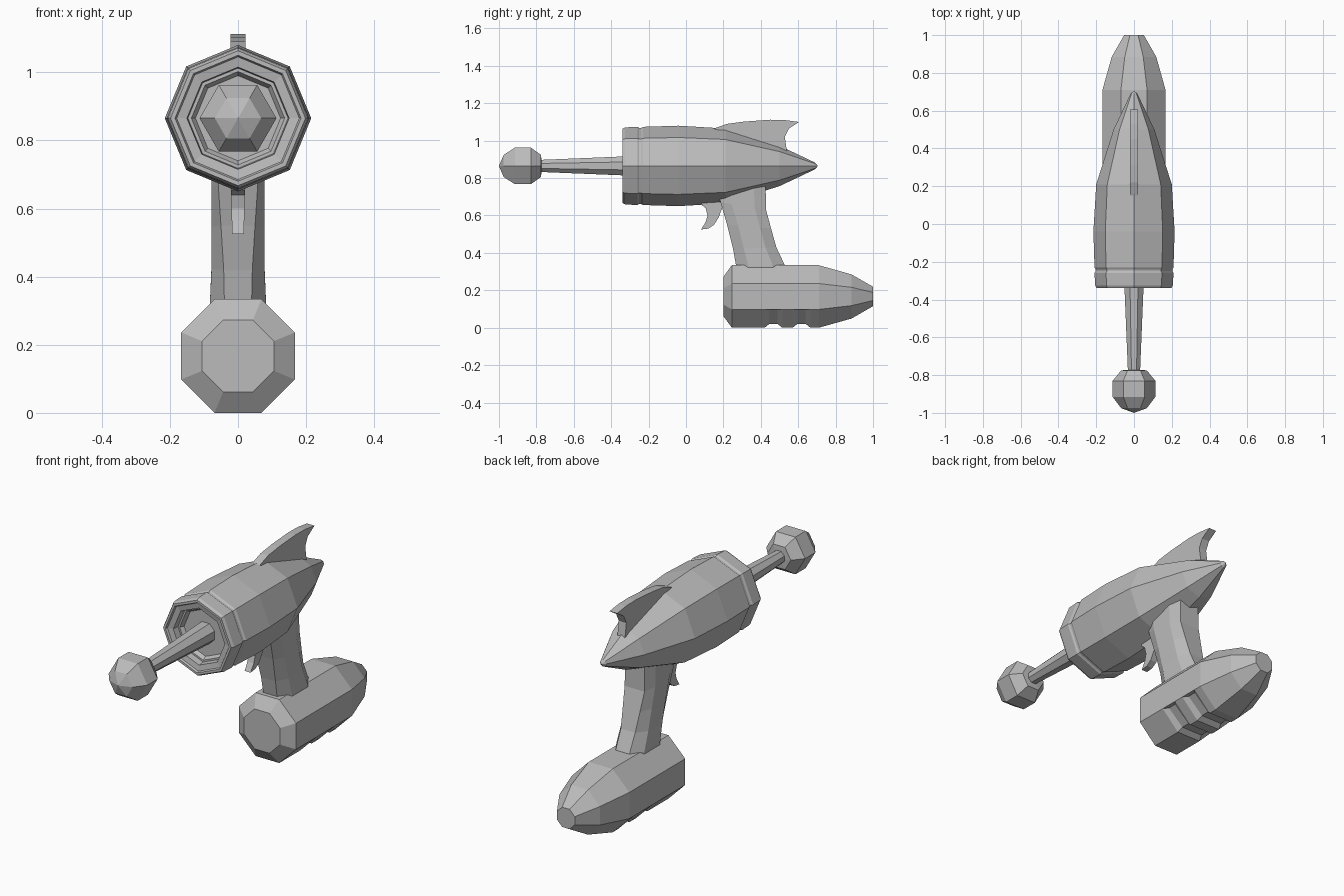
import bpy, bmesh
from math import sin, cos, pi
from mathutils import Vector

cube = bpy.data.objects.get("Cube")
if cube:
    bpy.data.objects.remove(cube, do_unlink=True)

grey = bpy.data.materials.new("plain grey")
grey.use_nodes = True
colour = (0.5, 0.5, 0.5, 1)
grey.diffuse_color = colour
grey.node_tree.nodes["Principled BSDF"].inputs["Base Color"].default_value = colour


def loft(name, rings):
    """Skin a row of equal-sized point rings and cap both ends."""
    bm = bmesh.new()
    rows = [[bm.verts.new(p) for p in ring] for ring in rings]
    n = len(rows[0])
    for a, b in zip(rows, rows[1:]):
        for i in range(n):
            j = (i + 1) % n
            bm.faces.new((a[i], a[j], b[j], b[i]))
    bm.faces.new(rows[0])
    bm.faces.new(rows[-1])
    bmesh.ops.remove_doubles(bm, verts=bm.verts, dist=0.0005)
    bmesh.ops.recalc_face_normals(bm, faces=bm.faces)
    mesh = bpy.data.meshes.new(name)
    bm.to_mesh(mesh)
    bm.free()
    mesh.materials.append(grey)
    obj = bpy.data.objects.new(name, mesh)
    bpy.context.collection.objects.link(obj)
    return obj


def lathe(name, profile, sides, z, turn=0.0):
    """Turn (y, radius) pairs around a front-to-back axis at height z."""
    angles = [2 * pi * i / sides + turn for i in range(sides)]
    return loft(name, [[(r * cos(a), y, z + r * sin(a)) for a in angles]
                       for y, r in profile])


def plate(name, outline, width):
    """Extrude a side outline of (y, z) points across x; width(z) is half."""
    return loft(name, [[(s * width(z), y, z) for y, z in outline] for s in (-1, 1)])


AXIS = 0.865

# Body shell with front collar, groove and stepped recess
lathe("body", [(-0.27, 0), (-0.27, 0.125), (-0.29, 0.137), (-0.29, 0.147),
               (-0.325, 0.15), (-0.33, 0.18), (-0.34, 0.185), (-0.34, 0.198),
               (-0.325, 0.206), (-0.26, 0.209), (-0.25, 0.203), (-0.24, 0.203),
               (-0.23, 0.209), (-0.04, 0.215), (0.21, 0.2), (0.5, 0.108),
               (0.69, 0.018), (0.705, 0)], 8, AXIS)

# Barrel rod and bulb
lathe("barrel_rod", [(-0.8, 0.034), (-0.26, 0.058)], 8, AXIS, pi / 8)
lathe("barrel_bulb", [(-1, 0), (-0.975, 0.068), (-0.915, 0.113),
                      (-0.83, 0.113), (-0.775, 0.068), (-0.77, 0)], 6, AXIS)

# Tail fin and trigger
plate("top_fin", [(0.15, 1.065), (0.22, 1.09), (0.31, 1.102), (0.45, 1.112),
                  (0.53, 1.11), (0.605, 1.1), (0.55, 1.065), (0.528, 1.02),
                  (0.54, 0.94), (0.3, 0.98)], lambda z: 0.022)
plate("trigger", [(0.08, 0.69), (0.085, 0.655), (0.105, 0.64), (0.115, 0.6),
                  (0.105, 0.565), (0.08, 0.525), (0.12, 0.53), (0.15, 0.55),
                  (0.175, 0.59), (0.2, 0.66), (0.2, 0.69)],
      lambda z: 0.017 + 0.03 * (z - 0.52))


# Grip: eight-sided sections leaning back, flared at the foot
def grip_ring(front, back, z_front, z_back, flat, half=0.078):
    def at(x, t):
        return (x, front + (back - front) * t, z_front + (z_back - z_front) * t)
    right = [at(flat, 0), at(half, 0.25), at(half, 0.75), at(flat, 1)]
    return right + [(-x, y, z) for x, y, z in reversed(right)]


loft("grip", [grip_ring(0.17, 0.425, 0.74, 0.8, 0.055),
              grip_ring(0.185, 0.428, 0.67, 0.63, 0.058),
              grip_ring(0.22, 0.455, 0.55, 0.53, 0.05),
              grip_ring(0.252, 0.483, 0.42, 0.43, 0.042),
              grip_ring(0.268, 0.528, 0.33, 0.335, 0.04, 0.082),
              grip_ring(0.27, 0.53, 0.27, 0.27, 0.04, 0.082)])


# Battery pack: octagon sections, with slots sunk into the lower faces
def pack_ring(y, r, sink=0.0):
    k = r * 0.414
    low = r - sink
    right = [(k, r), (r, k), (r, -k), (low, -k), (k - sink * 0.4, -low)]
    points = right + [(-x, z) for x, z in reversed(right)]
    return [(x, y, 0.167 + z) for x, z in points]


R = 0.167
rings = [pack_ring(0.2, 0.105), pack_ring(0.245, R)]
for start in (0.42, 0.57):
    for step, sink in ((0, 0), (0.025, 0.02), (0.07, 0.02), (0.095, 0)):
        rings.append(pack_ring(start + step, R, sink))
rings += [pack_ring(0.71, R), pack_ring(0.885, 0.118), pack_ring(1, 0.052)]
loft("battery_pack", rings)
